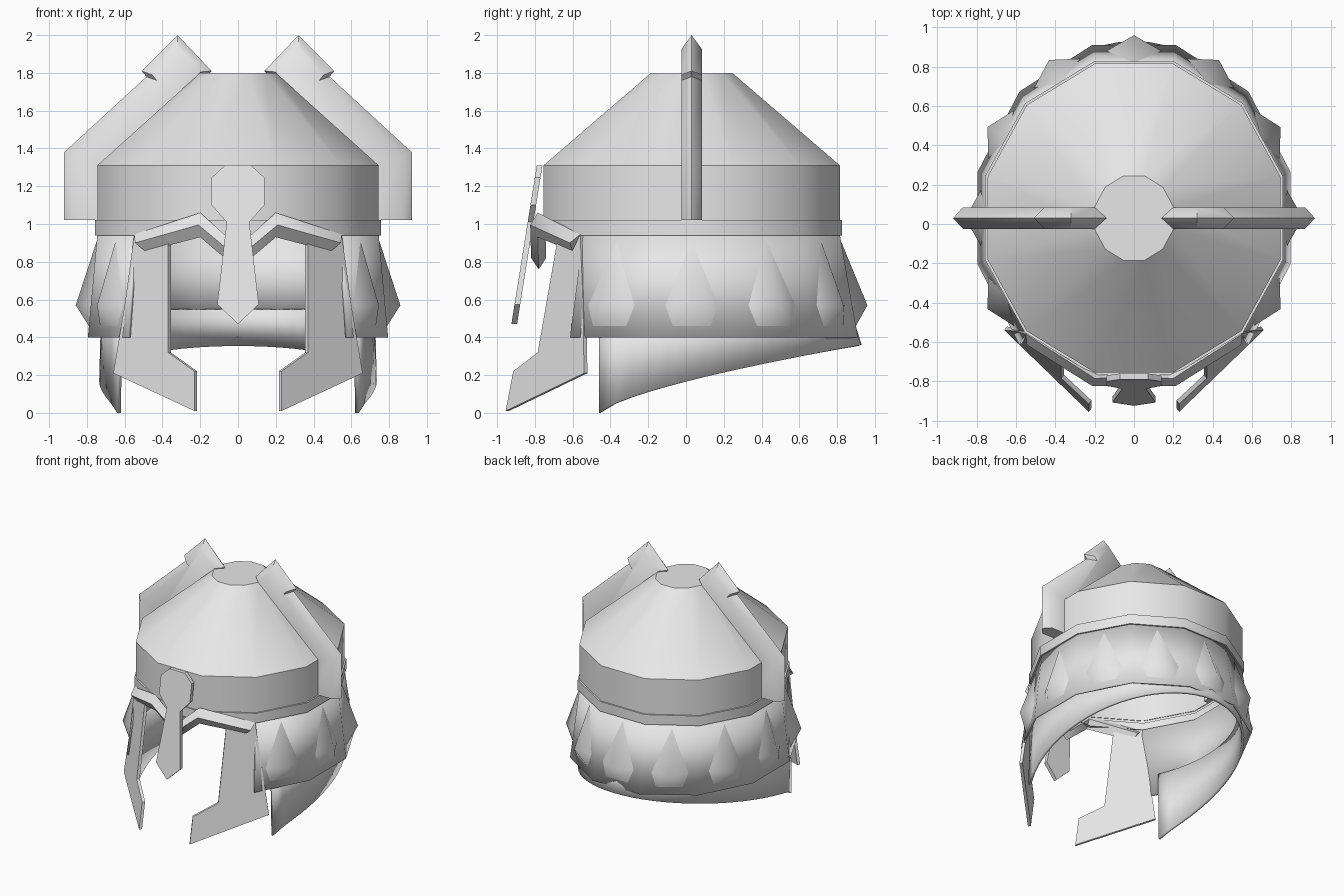
import bpy, bmesh, math
from mathutils import Vector

if "Cube" in bpy.data.objects:
    bpy.data.objects.remove(bpy.data.objects["Cube"])

steel = bpy.data.materials.new("plain_grey_steel")
steel.use_nodes = True
steel.diffuse_color = (0.8, 0.8, 0.8, 1)
steel.node_tree.nodes["Principled BSDF"].inputs["Base Color"].default_value = (0.8, 0.8, 0.8, 1)

CY = 0.03                 # helmet axis in y
HALF = math.radians(15)   # half a facet of the twelve-sided shell


def build(name, verts, faces, angle=40, closed=False, thick=0, mirror=False):
    mesh = bpy.data.meshes.new(name)
    mesh.from_pydata([tuple(v) for v in verts], [], faces)
    if closed:
        bm = bmesh.new()
        bm.from_mesh(mesh)
        bmesh.ops.recalc_face_normals(bm, faces=bm.faces)
        bm.to_mesh(mesh)
        bm.free()
    mesh.materials.append(steel)
    ob = bpy.data.objects.new(name, mesh)
    bpy.context.collection.objects.link(ob)
    bpy.ops.object.select_all(action='DESELECT')
    ob.select_set(True)
    bpy.context.view_layer.objects.active = ob
    bpy.ops.object.shade_smooth_by_angle(angle=math.radians(angle))
    if thick:
        mod = ob.modifiers.new("thickness", 'SOLIDIFY')
        mod.thickness, mod.offset = thick, -1
    if mirror:
        ob.modifiers.new("mirror", 'MIRROR')
    return ob


def loft_faces(rows, n, loop):
    return [(r * n + i, r * n + (i + 1) % n, (r + 1) * n + (i + 1) % n, (r + 1) * n + i)
            for r in range(rows - 1) for i in range(n if loop else n - 1)]


def ring(ax, ay, z, start=0, count=12):
    # corners of the twelve-sided outline; ax and ay reach the facet middles
    k = 1 / math.cos(HALF)
    return [(ax * k * math.cos(HALF * (2 * i + 1)),
             CY + ay * k * math.sin(HALF * (2 * i + 1)), z)
            for i in range(start, start + count)]


def plate(name, outline, offset, mirror=False):
    n = len(outline)
    front = [Vector(p) for p in outline]
    verts = front + [p + Vector(offset) for p in front]
    faces = [tuple(range(n)), tuple(range(n, 2 * n))] + loft_faces(2, n, True)
    return build(name, verts, faces, 20, closed=True, mirror=mirror)


# Dome: upright wall, cone and flat top
verts = (ring(0.745, 0.785, 1.0) + ring(0.745, 0.785, 1.31) + ring(0.2, 0.215, 1.8))
build("dome", verts, loft_faces(3, 12, True) + [tuple(range(24, 36))])

# Band around the foot of the dome
verts = (ring(0.735, 0.775, 0.94) + ring(0.757, 0.797, 0.94)
         + ring(0.757, 0.797, 1.02) + ring(0.74, 0.78, 1.02))
build("rim_band", verts, loft_faces(4, 12, True))


# Flared skirt on nine facets, open at the front
def skirt_size(z):
    t = (0.94 - z) / 0.54
    return 0.745 + 0.05 * t, 0.785 + 0.095 * t


verts = ring(*skirt_size(0.4), 0.4, -2, 10) + ring(*skirt_size(0.94), 0.94, -2, 10)
build("skirt", verts, loft_faces(2, 10, False), thick=0.015)

# Teardrop studs, one on each skirt facet
STUD = [(0, 0.91, 0), (-0.14, 0.57, 0), (-0.1, 0.46, 0), (0.1, 0.46, 0), (0.14, 0.57, 0),
        (0, 0.57, 0.08)]
for k in range(9):
    a = math.radians(30 * k - 30)
    verts = []
    for side, z, out in STUD:
        ax, ay = skirt_size(z)
        along = Vector((-ax * math.sin(a), ay * math.cos(a), 0)).normalized()
        normal = Vector((along.y, -along.x, 0))
        verts.append(Vector((ax * math.cos(a), CY + ay * math.sin(a), z))
                     + along * side + normal * out)
    build(f"stud_{k + 1}", verts, [(i, (i + 1) % 5, 5) for i in range(5)] + [(4, 3, 2, 1, 0)],
          65, closed=True)

# Neck guard: smooth curved sheet with a sweeping lower edge
STEPS = 40
top, low = [], []
first = math.asin(-0.46 / 0.93)
for i in range(STEPS + 1):
    a = first + (math.pi - 2 * first) * i / STEPS
    c, s = math.cos(a), math.sin(a)
    y = 0.93 * s
    t = max(0, (y + 0.46) / 1.39)
    low.append((0.735 * c, y, 0.36 * t ** 0.7))
    top.append((0.725 * c, 0.93 * s if s < 0 else 0.87 * s, 0.55))
build("neck_guard", low + top, loft_faces(2, STEPS + 1, False), thick=0.02)

# Cheek guards
plate("cheek_guards",
      [(0.55, -0.56, 0.94), (0.6, -0.545, 0.57), (0.66, -0.54, 0.21), (0.23, -0.955, 0.01),
       (0.23, -0.915, 0.22), (0.37, -0.785, 0.32), (0.37, -0.68, 0.92)],
      (-0.014, 0.018, 0), mirror=True)

# Nose guard: leaning plate with an eight-sided head and a pointed shaft
half = [(0.07, 1.31), (0.14, 1.245), (0.14, 1.1), (0.06, 1.01), (0.11, 0.575)]
flat = half + [(0, 0.47)] + [(-x, z) for x, z in reversed(half)]
plate("nose_guard", [(x, -0.79 - 0.16 * (1.31 - z), z) for x, z in flat], (0, 0.03, 0))

# Brow ridge: diamond section swept along a bent path
path = [((0, -0.78, 0.82), (0, 0, 0.06), (0, -0.04, 0)),
        ((0.2, -0.785, 0.995), (0, 0, 0.065), (0.01, -0.04, 0)),
        ((0.52, -0.58, 0.9), (0.03, 0.02, 0.045), (0.025, -0.035, 0))]
verts = []
for centre, up, out in path:
    c, u, o = Vector(centre), Vector(up), Vector(out)
    verts += [c + u, c + o, c - u, c - o]
build("brow_ridge", verts, loft_faces(3, 4, True) + [(8, 9, 10, 11)], 60, closed=True, mirror=True)

# Side crests: ridged bars that climb the dome and end in a square knob
ridge = [(0.92, 1.02), (0.92, 1.38), (0.485, 1.78), (0.51, 1.81), (0.32, 2.0),
         (0.14, 1.81), (0.25, 1.7), (0.7, 1.3), (0.7, 1.02)]
flank = [(0.87, 1.02), (0.87, 1.355), (0.43, 1.76), (0.455, 1.79), (0.32, 1.925),
         (0.2, 1.805), (0.25, 1.7), (0.7, 1.3), (0.7, 1.02)]
verts = []
for outline, y in ((flank, -0.025), (ridge, CY), (flank, 0.085)):
    verts += [(x, y, z) for x, z in outline]
n = len(ridge)
build("side_crests", verts,
      loft_faces(3, n, True) + [tuple(range(n)), tuple(range(2 * n, 3 * n))],
      50, closed=True, mirror=True)
